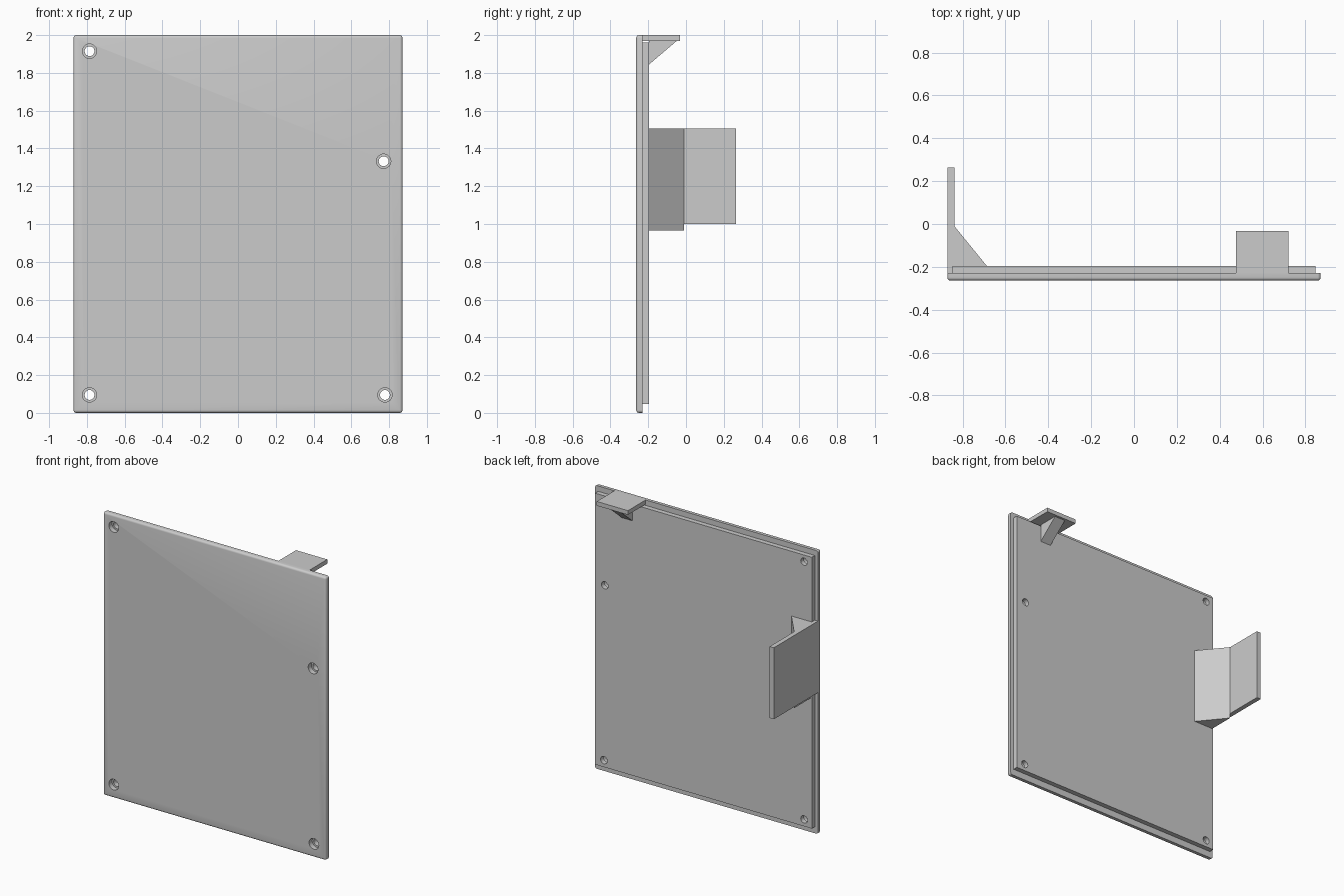
import bpy, bmesh, math
from mathutils import Vector

if "Cube" in bpy.data.objects:
    bpy.data.objects.remove(bpy.data.objects["Cube"])

grey = bpy.data.materials.new("plain_grey")
grey.diffuse_color = (0.6, 0.6, 0.6, 1)
grey.use_nodes = True
grey.node_tree.nodes["Principled BSDF"].inputs["Base Color"].default_value = grey.diffuse_color

FRONT, STEP, BACK = -0.264, -0.229, -0.195   # y levels of the stepped panel


def finish(name, bm):
    bmesh.ops.recalc_face_normals(bm, faces=bm.faces)
    mesh = bpy.data.meshes.new(name)
    bm.to_mesh(mesh)
    bm.free()
    mesh.materials.append(grey)
    ob = bpy.data.objects.new(name, mesh)
    bpy.context.collection.objects.link(ob)
    return ob


def prism(name, profile, offset):
    """Extrude a closed 3D profile along an offset vector."""
    bm = bmesh.new()
    face = bm.faces.new([bm.verts.new(p) for p in profile])
    ext = bmesh.ops.extrude_face_region(bm, geom=[face])["geom"]
    bmesh.ops.translate(bm, vec=Vector(offset),
                        verts=[v for v in ext if isinstance(v, bmesh.types.BMVert)])
    return finish(name, bm)


def box(name, x0, x1, y0, y1, z0, z1):
    return prism(name, [(x0, y0, z0), (x1, y0, z0), (x1, y1, z0), (x0, y1, z0)],
                 (0, 0, z1 - z0))


# Panel: rounded front plate with a smaller raised step on its back
bm = bmesh.new()
bmesh.ops.create_cube(bm, size=1)
for v in bm.verts:
    v.co = (v.co.x * 1.742, FRONT if v.co.y < 0 else STEP, v.co.z * 2 + 1)
back = next(f for f in bm.faces if all(v.co.y > STEP - 0.001 for v in f.verts))
bmesh.ops.inset_region(bm, faces=[back], thickness=0.035)
top = bmesh.ops.extrude_face_region(bm, geom=[back])["geom"]
bmesh.ops.delete(bm, geom=[back], context='FACES_ONLY') if back.is_valid else None
for v in [g for g in top if isinstance(g, bmesh.types.BMVert)]:
    v.co.y = BACK
for v in bm.verts:                      # uneven step margin at top and bottom
    if abs(v.co.x) < 0.86:
        v.co.z = 0.046 if v.co.z < 1 else 1.962
rim = [e for e in bm.edges
       if all(v.co.y < STEP + 0.001 and abs(v.co.x) > 0.86 for v in e.verts)
       and any(v.co.y < FRONT + 0.001 for v in e.verts)]
bmesh.ops.bevel(bm, geom=rim, offset=0.015, segments=4, profile=0.5, affect='EDGES')
panel = finish("panel", bm)

# Stepped screw holes
bm = bmesh.new()
N = 32
for cx, cz in [(-0.786, 1.915), (-0.786, 0.095), (0.778, 0.095), (0.771, 1.332)]:
    rings = []
    for r, y in [(0.038, -0.35), (0.038, STEP), (0.026, STEP), (0.026, -0.1)]:
        rings.append([bm.verts.new((cx + r * math.cos(2 * math.pi * i / N), y,
                                    cz + r * math.sin(2 * math.pi * i / N))) for i in range(N)])
    for a, b in zip(rings, rings[1:]):
        for i in range(N):
            j = (i + 1) % N
            bm.faces.new((a[i], a[j], b[j], b[i]))
    bm.faces.new(rings[0])
    bm.faces.new(rings[-1])
cutter = finish("hole_cutter", bm)
cutter.hide_render = True
mod = panel.modifiers.new("holes", 'BOOLEAN')
mod.operation, mod.solver, mod.object = 'DIFFERENCE', 'EXACT', cutter
bpy.context.view_layer.objects.active = panel
panel.select_set(True)
bpy.ops.object.modifier_apply(modifier=mod.name)
bpy.data.objects.remove(cutter)
bpy.ops.object.shade_smooth_by_angle(angle=math.radians(35))

# Side flange with its solid wedge brace
box("side_flange", -0.871, -0.838, STEP, 0.264, 1.0, 1.505)
prism("side_flange_wedge",
      [(-0.838, BACK, 0.965), (-0.687, BACK, 0.965), (-0.838, -0.01, 0.965)], (0, 0, 0.54))

# Top tab with a narrow gusset
box("top_tab", 0.476, 0.72, STEP, -0.032, 1.97, 2.0)
prism("top_tab_gusset",
      [(0.556, BACK, 1.845), (0.556, BACK, 1.97), (0.556, -0.048, 1.97)], (0.084, 0, 0))
